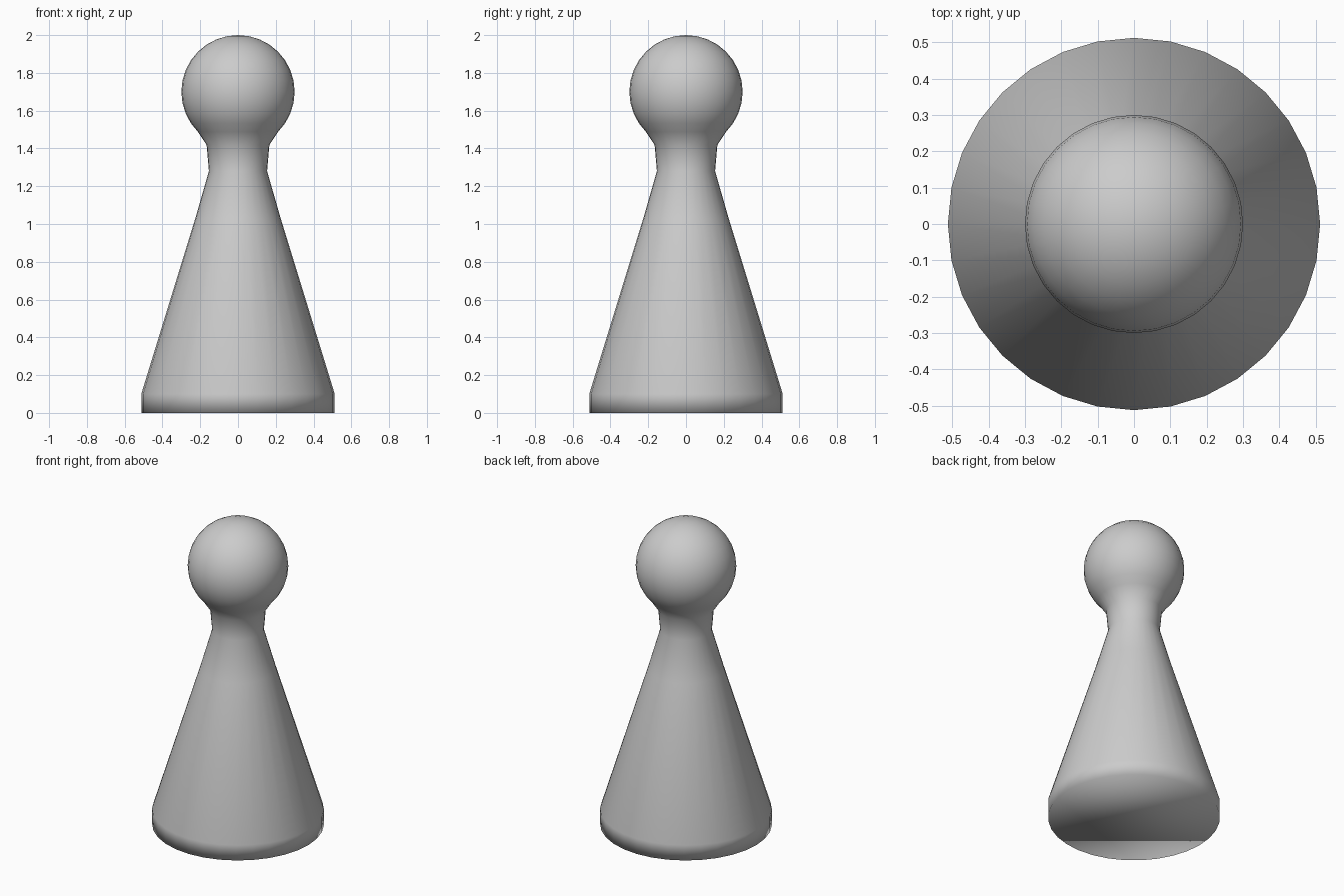
import bpy, bmesh, math

if "Cube" in bpy.data.objects:
    bpy.data.objects.remove(bpy.data.objects["Cube"])

SIDES = 32

# Profile (radius, height): base, flared body, neck
profile = [(0.512, 0.0), (0.512, 0.1), (0.226, 1.03), (0.154, 1.28), (0.166, 1.418)]
# Ball head: rings from 45 degrees below the equator up to just under the pole
for i in range(-4, 8):
    a = math.radians(11.25 * i)
    profile.append((0.3 * math.cos(a), 1.7 + 0.3 * math.sin(a)))

bm = bmesh.new()
rings = []
for r, z in profile:
    rings.append([bm.verts.new((r * math.cos(2 * math.pi * k / SIDES),
                                r * math.sin(2 * math.pi * k / SIDES), z))
                  for k in range(SIDES)])

# Side walls
for lo, hi in zip(rings, rings[1:]):
    for k in range(SIDES):
        n = (k + 1) % SIDES
        bm.faces.new((lo[k], lo[n], hi[n], hi[k]))

# Top of the head and flat underside
pole = bm.verts.new((0, 0, 2.0))
for k in range(SIDES):
    bm.faces.new((rings[-1][k], rings[-1][(k + 1) % SIDES], pole))
bm.faces.new(rings[0][::-1])

# Smooth shading all over, including the rim
for f in bm.faces:
    f.smooth = True

mesh = bpy.data.meshes.new("game_pawn")
bm.to_mesh(mesh)
bm.free()
bpy.context.collection.objects.link(bpy.data.objects.new("game_pawn", mesh))
